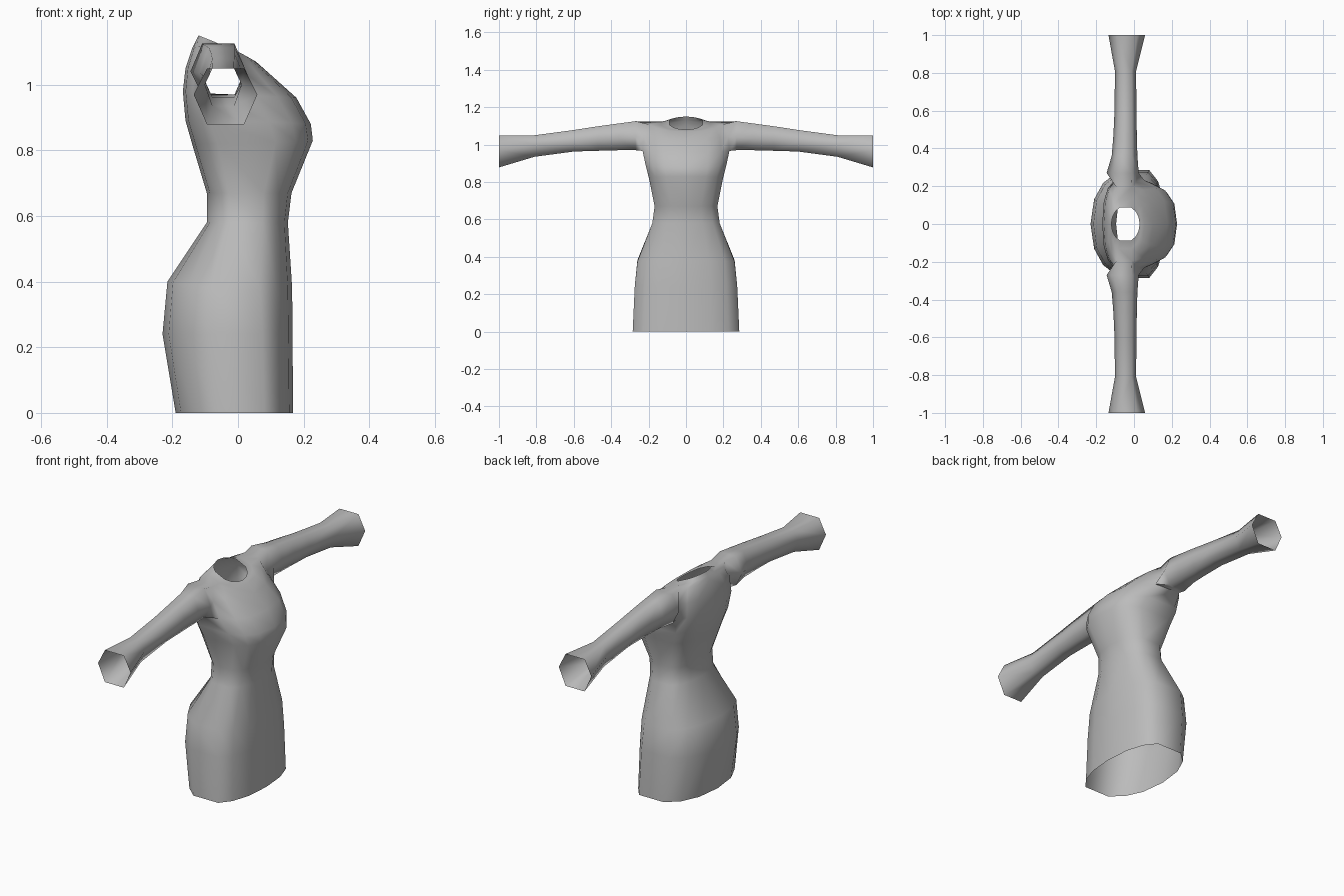
import bpy, bmesh, math

cube = bpy.data.objects.get("Cube")
if cube:
    bpy.data.objects.remove(cube)

fabric = bpy.data.materials.new("grey fabric")
fabric.use_nodes = True
grey = (0.5, 0.5, 0.5, 1)
fabric.diffuse_color = grey
fabric.node_tree.nodes["Principled BSDF"].inputs["Base Color"].default_value = grey

# Half-ring directions from chest (0) to back (180); the middle gap is the armhole
ANGLES = [0, 24, 46, 68, 112, 134, 156, 180]
SIDE = 3

# Body rings: z front, z side, z back, x front, x middle, x back, half width, roundness
BODY = [
    (0, 0, 0, .168, .02, -.19, .285, .9),
    (.24, .24, .24, .166, .01, -.23, .274, .9),
    (.38, .37, .40, .165, 0, -.215, .26, .9),
    (.58, .58, .58, .152, .02, -.095, .18, .9),
    (.67, .67, .67, .163, .02, -.095, .168, .9),
    (.83, .82, .82, .228, .01, -.14, .198, .75),
    (.88, .89, .89, .222, -.02, -.16, .215, .75),
    (.96, .97, .98, .178, -.05, -.168, .232, .8),
    (1.03, 1.05, 1.05, .10, -.06, -.16, .225, .85),
    (1.07, 1.13, 1.11, .055, -.06, -.14, .195, .9),
    (1.075, 1.115, 1.13, .04, -.05, -.13, .13, .95),
    (1.08, 1.12, 1.15, .03, -.045, -.12, .088, 1),
]
ARMPIT = 7  # the armhole spans the two bands above this ring

# Sleeve rings: y, x centre, x radius, z bottom, z middle, z top
SLEEVE = [
    (.27, -.06, .085, .97, 1.04, 1.125),
    (.36, -.05, .068, .97, 1.035, 1.113),
    (.47, -.047, .062, .967, 1.03, 1.098),
    (.60, -.045, .058, .963, 1.015, 1.078),
    (.81, -.045, .056, .935, 1.0, 1.05),
    (1.0, -.038, .097, .878, .97, 1.05),
]


def body_ring(bm, zf, zs, zb, xf, xm, xb, width, power):
    ring = []
    widest = math.sin(math.radians(ANGLES[SIDE])) ** power
    for a in ANGLES:
        c, s = math.cos(math.radians(a)), math.sin(math.radians(a))
        x_end, z_end = (xf, zf) if c > 0 else (xb, zb)
        x = xm + (x_end - xm) * abs(c) ** power
        y = 0 if a in (0, 180) else width * s ** power / widest
        z = zs + (z_end - zs) * abs(c)
        ring.append(bm.verts.new((x, y, z)))
    return ring


def sleeve_ring(bm, y, x, r, low, mid, top):
    shape = [(.58, low), (1, mid), (.58, top), (-.58, top), (-1, mid), (-.58, low)]
    return [bm.verts.new((x + k * r, y, z)) for k, z in shape]


def bridge(bm, a, b, closed=False, skip=None):
    n = len(a)
    for i in range(n if closed else n - 1):
        j = (i + 1) % n
        if i != skip:
            bm.faces.new((a[i], a[j], b[j], b[i]))


# Left half of the body with the armhole left open
bm = bmesh.new()
body = [body_ring(bm, *row) for row in BODY]
for i in range(len(body) - 1):
    hole = SIDE if i in (ARMPIT, ARMPIT + 1) else None
    bridge(bm, body[i], body[i + 1], skip=hole)

# Six-sided sleeve grown out of the armhole
rows = body[ARMPIT:ARMPIT + 3]
loop = [r[SIDE] for r in rows] + [r[SIDE + 1] for r in reversed(rows)]
for row in SLEEVE:
    ring = sleeve_ring(bm, *row)
    bridge(bm, loop, ring, closed=True)
    loop = ring
bmesh.ops.recalc_face_normals(bm, faces=bm.faces)
# Make sure the open shell faces outward
bm.faces.ensure_lookup_table()
if bm.faces[0].normal.x < 0:
    bmesh.ops.reverse_faces(bm, faces=bm.faces)

mesh = bpy.data.meshes.new("dress")
bm.to_mesh(mesh)
bm.free()
mesh.materials.append(fabric)
dress = bpy.data.objects.new("dress", mesh)
bpy.context.collection.objects.link(dress)

# Mirror to the other side
mirror = dress.modifiers.new("mirror", 'MIRROR')
mirror.use_axis = (False, True, False)
mirror.use_clip = True

bpy.ops.object.select_all(action='DESELECT')
dress.select_set(True)
bpy.context.view_layer.objects.active = dress
bpy.ops.object.shade_smooth_by_angle(angle=math.radians(75))
